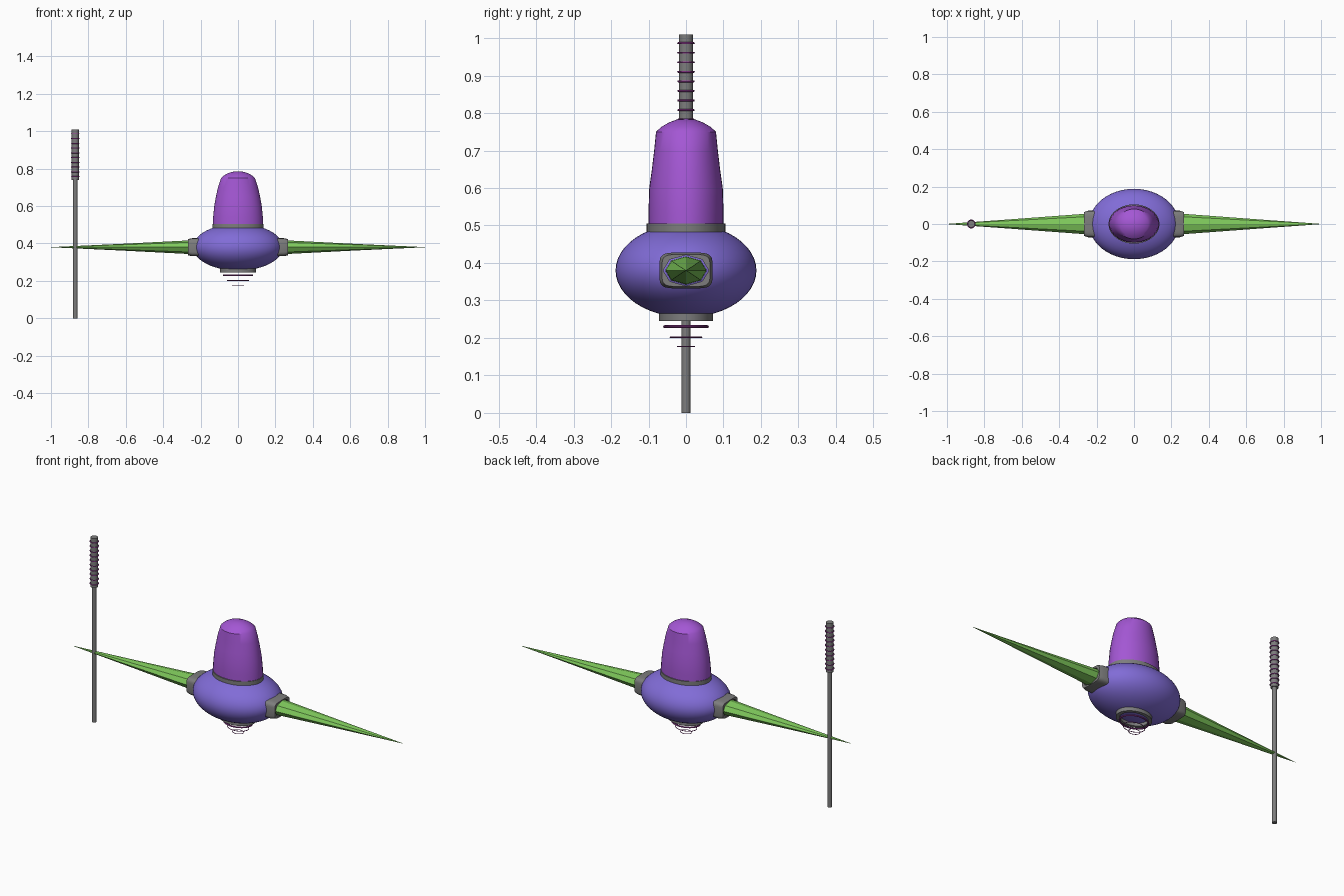
import bpy, bmesh
from math import cos, sin, pi, radians
from mathutils import Vector

if "Cube" in bpy.data.objects:
    bpy.data.objects.remove(bpy.data.objects["Cube"])


def material(name, rgb):
    m = bpy.data.materials.new(name)
    m.use_nodes = True
    m.diffuse_color = (*rgb, 1)
    m.node_tree.nodes["Principled BSDF"].inputs["Base Color"].default_value = (*rgb, 1)
    return m


PURPLE = material("orchid purple", (0.37, 0.095, 0.66))
VIOLET = material("violet blue", (0.22, 0.15, 0.68))
GREEN = material("leaf green", (0.21, 0.58, 0.105))
GREY = material("metal grey", (0.205, 0.205, 0.205))
PLUM = material("plum", (0.305, 0.045, 0.305))


def finish(name, bm, mat, smooth=True):
    bmesh.ops.recalc_face_normals(bm, faces=bm.faces)
    me = bpy.data.meshes.new(name)
    bm.to_mesh(me)
    bm.free()
    me.materials.append(mat)
    ob = bpy.data.objects.new(name, me)
    bpy.context.collection.objects.link(ob)
    if smooth:
        bpy.ops.object.select_all(action="DESELECT")
        ob.select_set(True)
        bpy.context.view_layer.objects.active = ob
        bpy.ops.object.shade_smooth_by_angle(angle=radians(35))
    return ob


def loft(name, rings, mat, smooth=True, closed=False):
    """Skin a list of equal rings; cap the ends, or join last to first."""
    bm = bmesh.new()
    rows = [[bm.verts.new(p) for p in ring] for ring in rings]
    n = len(rows[0])
    pairs = list(zip(rows, rows[1:])) + ([(rows[-1], rows[0])] if closed else [])
    for a, b in pairs:
        for i in range(n):
            j = (i + 1) % n
            bm.faces.new((a[i], a[j], b[j], b[i]))
    if not closed:
        bm.faces.new(rows[0])
        bm.faces.new(rows[-1])
    return finish(name, bm, mat, smooth)


def ellipse(rx, ry, z, cx=0, n=40):
    return [(cx + rx * cos(2 * pi * i / n), ry * sin(2 * pi * i / n), z) for i in range(n)]


def hoop(name, cx, z, rx, ry, t, mat):
    """Thin elliptical ring with a round section."""
    n = 8
    loft(name, [ellipse(rx + t * cos(2 * pi * k / n), ry + t * cos(2 * pi * k / n),
                        z + t * sin(2 * pi * k / n), cx) for k in range(n)], mat, closed=True)


# Body
bm = bmesh.new()
bmesh.ops.create_uvsphere(bm, u_segments=48, v_segments=24, radius=1)
bmesh.ops.scale(bm, vec=(0.24, 0.188, 0.125), verts=bm.verts)
bmesh.ops.translate(bm, vec=(0, 0, 0.38), verts=bm.verts)
finish("body", bm, VIOLET)

# Domed head and its collar
head = [(0.134, 0.1, 0.49), (0.133, 0.1, 0.54), (0.127, 0.098, 0.6), (0.118, 0.091, 0.65),
        (0.107, 0.085, 0.7), (0.09, 0.08, 0.75), (0.076, 0.066, 0.763),
        (0.055, 0.045, 0.775), (0.03, 0.024, 0.783), (0.008, 0.006, 0.785)]
loft("head", [ellipse(*s) for s in head], PURPLE)
loft("neck_collar", [ellipse(0.136, 0.105, z) for z in (0.46, 0.505)], GREY)

# Open thruster collar and the hoops below it
loft("thruster_collar", [ellipse(0.095, 0.072, 0.285), ellipse(0.095, 0.072, 0.245),
                         ellipse(0.075, 0.055, 0.245), ellipse(0.075, 0.055, 0.285)],
     GREY, closed=True)
for i, (z, rx, ry, t) in enumerate([(0.23, 0.076, 0.057, 0.004),
                                    (0.202, 0.058, 0.042, 0.0018),
                                    (0.177, 0.031, 0.023, 0.0015)]):
    hoop(f"thruster_hoop_{i + 1}", 0, z, rx, ry, t, PLUM)


# Arm sockets and spiked arms
def socket_outline(x, ry, rz, n=32):
    def bend(v):
        return (1 if v > 0 else -1) * abs(v) ** 0.4
    return [(x, ry * bend(cos(2 * pi * i / n)), 0.38 + rz * bend(sin(2 * pi * i / n)))
            for i in range(n)]


def octagon(x, ry, rz, steps=1):
    corners = [Vector((x, ry * cos(pi * k / 4), 0.38 + rz * sin(pi * k / 4))) for k in range(8)]
    return [corners[k].lerp(corners[(k + 1) % 8], s / steps)
            for k in range(8) for s in range(steps)]


for side, s in (("left", 1), ("right", -1)):
    loft(f"{side}_socket", [socket_outline(s * 0.2, 0.071, 0.048),
                            socket_outline(s * 0.245, 0.071, 0.048),
                            socket_outline(s * 0.268, 0.064, 0.043),
                            octagon(s * 0.268, 0.061, 0.041, 4),
                            octagon(s * 0.2, 0.061, 0.041, 4)], GREY, closed=True)
    loft(f"{side}_arm", [octagon(s * 0.21, 0.056, 0.038), octagon(s * 0.27, 0.054, 0.036),
                         octagon(s * 0.62, 0.028, 0.018), octagon(s, 0.0006, 0.0004)],
         GREEN, smooth=False)

# Staff with a ribbed grip
X = -0.87
loft("staff", [ellipse(0.012, 0.012, z, X, 16) for z in (0, 0.75)], GREY)
loft("staff_grip", [ellipse(0.019, 0.019, z, X, 20) for z in (0.74, 1.01)], GREY)
for i in range(10):
    hoop(f"grip_ring_{i + 1}", X, 0.757 + i * 0.0255, 0.021, 0.021, 0.0025, PLUM)
